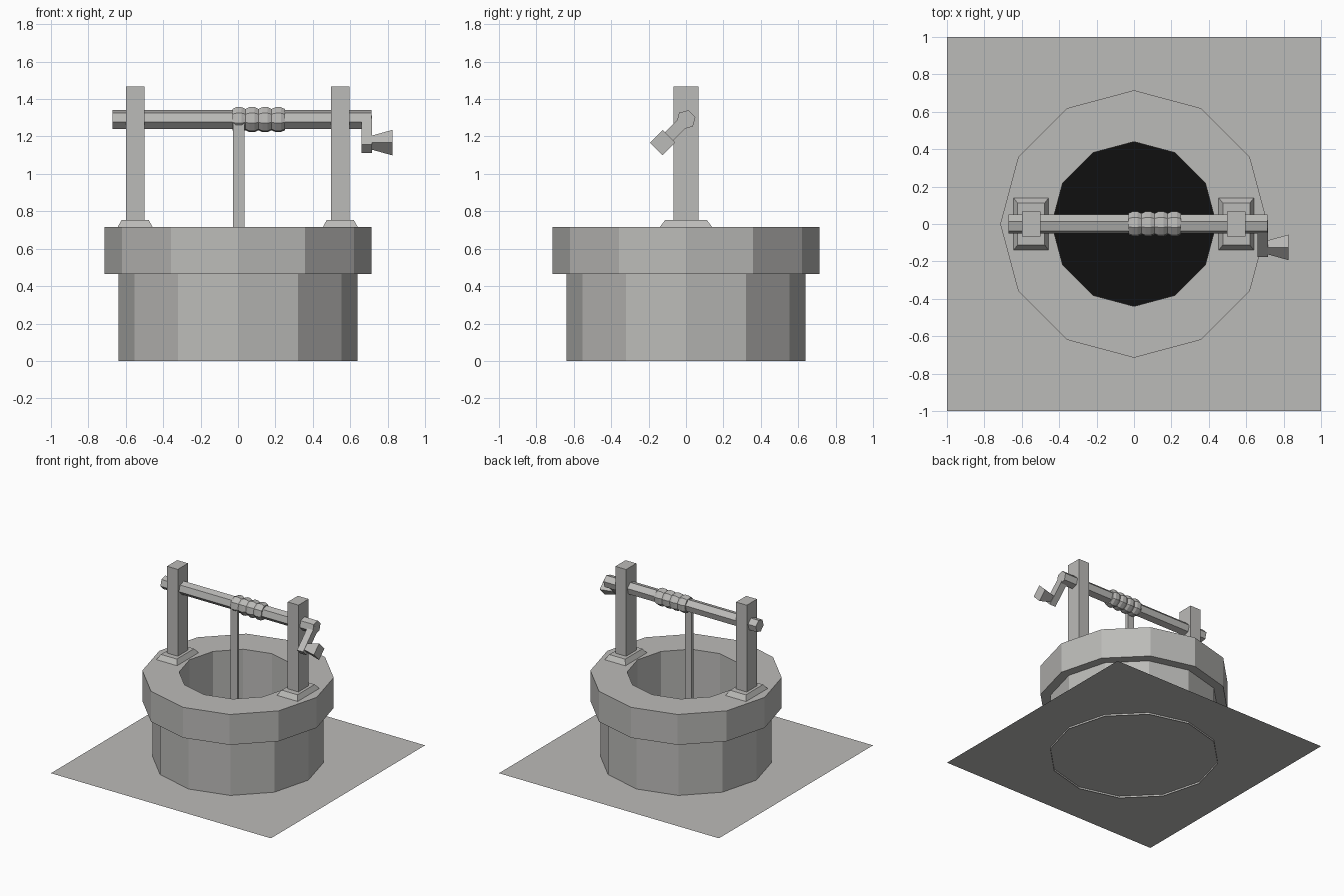
import bpy, bmesh, math
from mathutils import Matrix, Vector

if "Cube" in bpy.data.objects:
    bpy.data.objects.remove(bpy.data.objects["Cube"], do_unlink=True)


def material(name, rgb):
    m = bpy.data.materials.new(name)
    m.use_nodes = True
    m.diffuse_color = (*rgb, 1)
    m.node_tree.nodes["Principled BSDF"].inputs["Base Color"].default_value = (*rgb, 1)
    return m


GREY = material("stone grey", (0.5, 0.495, 0.48))
BLACK = material("shaft black", (0.005, 0.005, 0.005))


def finish(name, bm, mats=(GREY,)):
    me = bpy.data.meshes.new(name)
    bm.to_mesh(me)
    bm.free()
    for m in mats:
        me.materials.append(m)
    ob = bpy.data.objects.new(name, me)
    bpy.context.collection.objects.link(ob)
    return ob


def lathe(bm, profile, sides, phase=0.0, matrix=Matrix(), bottom=True):
    """Spin (radius, height) points around z and cap the ends; returns the end cap."""
    rings = []
    for r, h in profile:
        angles = [phase + math.tau * i / sides for i in range(sides)]
        rings.append([bm.verts.new(matrix @ Vector((r * math.cos(a), r * math.sin(a), h)))
                      for a in angles])
    for a, b in zip(rings, rings[1:]):
        for i in range(sides):
            j = (i + 1) % sides
            bm.faces.new((a[i], a[j], b[j], b[i]))
    if bottom:
        bm.faces.new(rings[0][::-1])
    return bm.faces.new(rings[-1])


def block(name, size, centre, taper=(1, 1), turn=0.0):
    """Box whose top can be narrowed, turned about x."""
    bm = bmesh.new()
    bmesh.ops.create_cube(bm, size=1)
    for v in bm.verts:
        if v.co.z > 0:
            v.co.x *= taper[0]
            v.co.y *= taper[1]
    bm.transform(Matrix.Translation(centre) @ Matrix.Rotation(turn, 4, 'X')
                 @ Matrix.Diagonal((*size, 1)))
    return finish(name, bm)


def along_x(y, z):
    """Maps the lathe axis onto x."""
    return Matrix(((0, 0, 1, 0), (1, 0, 0, y), (0, 1, 0, z), (0, 0, 0, 1)))


# Ground sheet
bm = bmesh.new()
bmesh.ops.create_grid(bm, x_segments=1, y_segments=1, size=1,
                      matrix=Matrix.Translation((0, 0, 0.015)))
finish("ground", bm)

# Well wall, overhanging collar and dark shaft floor
bm = bmesh.new()
floor = lathe(bm, [(0.64, 0), (0.64, 0.465), (0.715, 0.465), (0.715, 0.715),
                   (0.44, 0.715), (0.44, 0.1)], 12, bottom=False)
floor.material_index = 1
finish("well_wall", bm, (GREY, BLACK))

# Posts on bevelled feet
for side, x in (("left", 0.547), ("right", -0.55)):
    block(side + "_foot", (0.188, 0.28, 0.038), (x, 0, 0.734), (0.77, 0.8))
    block(side + "_post", (0.098, 0.132, 0.75), (x, 0, 1.091))

# Six-sided axle
AXLE_Z = 1.29
bm = bmesh.new()
lathe(bm, [(0.052, -0.67), (0.052, 0.715)], 6, math.radians(15), along_x(0, AXLE_Z))
finish("axle", bm)

# Rope wound in four turns
turns, start, pitch = 4, -0.03, 0.07
coil = []
for i in range(turns):
    x = start + i * pitch
    coil += [(0.059, x), (0.069, x + pitch * 0.3), (0.069, x + pitch * 0.7)]
coil.append((0.059, start + turns * pitch))
bm = bmesh.new()
lathe(bm, coil, 8, math.radians(15), along_x(0, AXLE_Z))
finish("rope_coil", bm)

# Rope hanging from the front of the coil
block("hanging_rope", (0.062, 0.025, 1.21), (0.003, -0.045, 0.705))

# Crank arm sloping forward and down
reach = 0.22
drop = reach / 2 * math.sqrt(0.5)
block("crank_arm", (0.055, 0.062, reach), (0.6885, -drop, AXLE_Z - drop),
      turn=-math.radians(45))

# Flared crank grip
bm = bmesh.new()
lathe(bm, [(0.036, 0.71), (0.068, 0.825)], 4, 0, along_x(-0.125, 1.167))
finish("crank_grip", bm)
